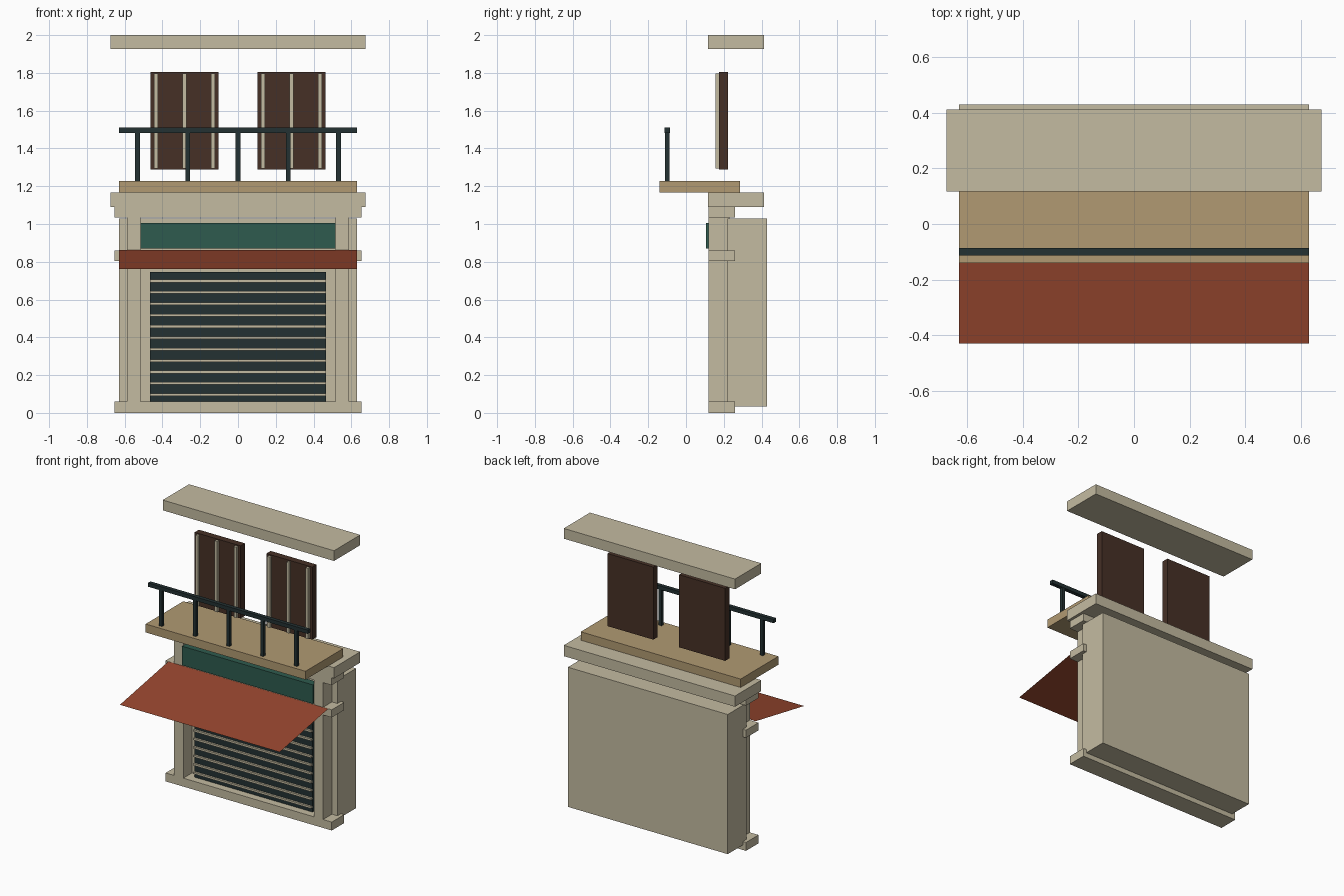
import bpy
import bmesh

cube = bpy.data.objects.get("Cube")
if cube:
    bpy.data.objects.remove(cube, do_unlink=True)


def linear(c):
    c /= 255
    return c / 12.92 if c <= 0.04045 else ((c + 0.055) / 1.055) ** 2.4


def make_material(name, *rgb):
    mat = bpy.data.materials.new(name)
    color = [linear(c) for c in rgb] + [1]
    mat.use_nodes = True
    mat.diffuse_color = color
    bsdf = next(n for n in mat.node_tree.nodes if n.type == "BSDF_PRINCIPLED")
    bsdf.inputs["Base Color"].default_value = color
    bsdf.inputs["Roughness"].default_value = 0.8
    return mat


STONE = make_material("warm_stone", 196, 187, 161)
WOOD = make_material("tan_deck", 177, 154, 114)
METAL = make_material("dark_metal", 35, 49, 50)
BROWN = make_material("dark_brown", 70, 48, 38)
GREEN = make_material("sign_green", 46, 91, 78)
RED = make_material("awning_red", 150, 70, 46)


def finish(name, bm, mat):
    mesh = bpy.data.meshes.new(name)
    bm.to_mesh(mesh)
    bm.free()
    mesh.materials.append(mat)
    obj = bpy.data.objects.new(name, mesh)
    bpy.context.scene.collection.objects.link(obj)
    return obj


def box(name, mat, xs, ys, zs):
    """Box filling the given x, y and z ranges."""
    bm = bmesh.new()
    bmesh.ops.create_cube(bm, size=1)
    for v in bm.verts:
        for axis, (lo, hi) in enumerate((xs, ys, zs)):
            v.co[axis] = hi if v.co[axis] > 0 else lo
    return finish(name, bm, mat)


def wide(name, mat, half, ys, zs):
    return box(name, mat, (-half, half), ys, zs)


# Wall and the horizontal stone bands
wide("wall", STONE, 0.63, (0.22, 0.43), (0.035, 1.03))
wide("plinth", STONE, 0.655, (0.12, 0.26), (0, 0.06))
wide("middle_band", STONE, 0.655, (0.12, 0.26), (0.805, 0.86))
wide("frieze", STONE, 0.655, (0.12, 0.26), (1.035, 1.09))
wide("cornice", STONE, 0.675, (0.117, 0.412), (1.09, 1.167))
wide("roof_cornice", STONE, 0.675, (0.117, 0.412), (1.927, 2.0))

# Pilasters and upper shutters on both sides
for side, s in (("left", 1), ("right", -1)):
    box(side + "_pilaster", STONE, sorted((s * 0.515, s * 0.587)), (0.12, 0.23), (0.05, 1.04))
    box(side + "_shutter", BROWN, sorted((s * 0.102, s * 0.464)), (0.174, 0.222), (1.288, 1.805))
    for i in range(3):
        x = s * (0.132 + 0.151 * i)
        box(f"{side}_shutter_strip_{i + 1}", STONE, (x - 0.01, x + 0.01), (0.155, 0.18), (1.293, 1.797))

# Roller door with raised ribs
wide("roller_door", METAL, 0.465, (0.174, 0.23), (0.05, 0.747))
for i in range(11):
    z = 0.096 + 0.0602 * i
    wide(f"door_rib_{i + 1}", STONE, 0.465, (0.16, 0.18), (z - 0.007, z + 0.007))

# Sign board
wide("sign_board", GREEN, 0.515, (0.107, 0.16), (0.87, 1.005))

# Sloping awning sheet
bm = bmesh.new()
bmesh.ops.create_grid(bm, x_segments=1, y_segments=1, size=1)
for v in bm.verts:
    back = v.co.y > 0
    v.co = (0.63 * v.co.x, 0.115 if back else -0.43, 0.862 if back else 0.762)
finish("awning", bm, RED)

# Balcony deck and railing
wide("balcony_deck", WOOD, 0.63, (-0.14, 0.285), (1.167, 1.227))
wide("handrail", METAL, 0.63, (-0.114, -0.086), (1.483, 1.51))
for i in range(5):
    x = 0.266 * (i - 2)
    box(f"rail_post_{i + 1}", METAL, (x - 0.012, x + 0.012), (-0.112, -0.088), (1.22, 1.49))
